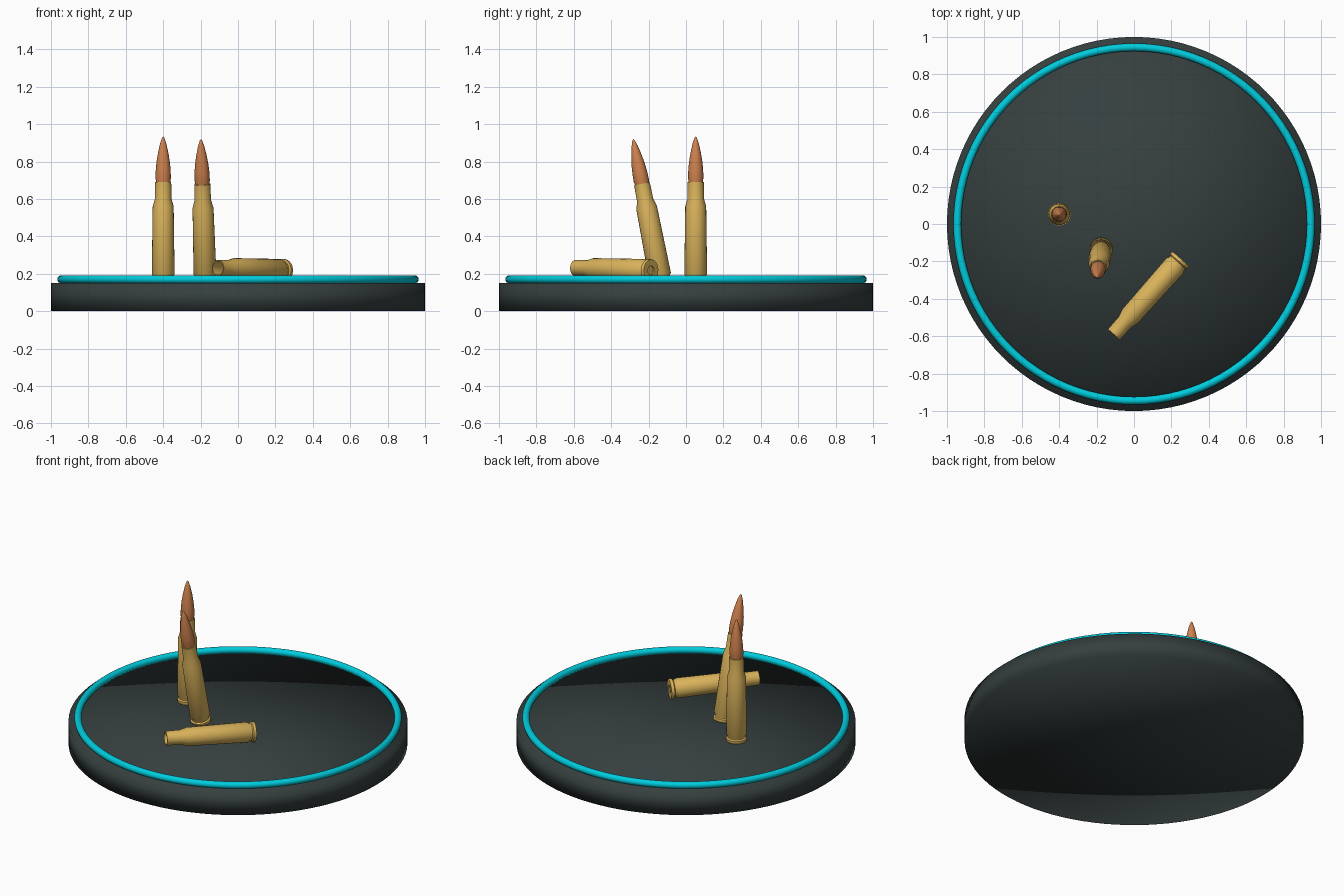
import bpy, bmesh, math
from mathutils import Vector, Matrix

if "Cube" in bpy.data.objects:
    bpy.data.objects.remove(bpy.data.objects["Cube"])


def material(name, rgb):
    m = bpy.data.materials.new(name)
    m.diffuse_color = (*rgb, 1)
    m.use_nodes = True
    m.node_tree.nodes["Principled BSDF"].inputs["Base Color"].default_value = m.diffuse_color
    return m


SLATE = material("dark slate", (0.036, 0.049, 0.049))
CYAN = material("bright cyan", (0.0, 0.6, 0.72))
BRASS = material("brass", (0.70, 0.45, 0.105))
COPPER = material("copper", (0.62, 0.22, 0.075))


def lathe(name, profile, mat, sides, base=(0, 0, 0), axis=(0, 0, 1), angle=35):
    """Spin a (radius, height) profile about an axis; radius 0 closes the end."""
    bm = bmesh.new()
    rings = []
    for r, h in profile:
        n = 1 if r == 0 else sides
        rings.append([bm.verts.new((r * math.cos(2 * math.pi * i / sides),
                                    r * math.sin(2 * math.pi * i / sides), h))
                      for i in range(n)])
    for a, b in zip(rings, rings[1:]):
        for i in range(sides):
            j = (i + 1) % sides
            quad = [a[i % len(a)], a[j % len(a)], b[j % len(b)], b[i % len(b)]]
            bm.faces.new(list(dict.fromkeys(quad)))
    bmesh.ops.recalc_face_normals(bm, faces=bm.faces)
    mesh = bpy.data.meshes.new(name)
    bm.to_mesh(mesh)
    bm.free()
    mesh.materials.append(mat)
    ob = bpy.data.objects.new(name, mesh)
    bpy.context.collection.objects.link(ob)
    turn = Vector((0, 0, 1)).rotation_difference(Vector(axis))
    ob.matrix_world = Matrix.Translation(base) @ turn.to_matrix().to_4x4()
    bpy.ops.object.select_all(action='DESELECT')
    ob.select_set(True)
    bpy.context.view_layer.objects.active = ob
    bpy.ops.object.shade_smooth_by_angle(angle=math.radians(angle))
    return ob


# Casing outside: primer pocket, rim, extractor groove, body, shoulder, neck
OUTSIDE = [(0, 0.006), (0.024, 0.006), (0.026, 0), (0.059, 0), (0.061, 0.004),
           (0.061, 0.018), (0.053, 0.024), (0.053, 0.034), (0.061, 0.046),
           (0.056, 0.41), (0.044, 0.452), (0.043, 0.54)]
# Casing inside, from the mouth down
INSIDE = [(0.037, 0.54), (0.037, 0.45), (0.048, 0.41), (0.050, 0.06), (0, 0.06)]
# Pointed tip that sits in the neck
TIP = [(0, 0.50), (0.0375, 0.50), (0.0375, 0.54), (0.041, 0.56), (0.040, 0.60),
       (0.036, 0.645), (0.028, 0.695), (0.017, 0.745), (0.006, 0.778), (0, 0.785)]

# Round stand, softly shaded over its rims
lathe("stand", [(0, 0), (1, 0), (1, 0.15), (0, 0.15)], SLATE, 96, angle=100)

# Glowing trim ring
bpy.ops.mesh.primitive_torus_add(major_segments=96, minor_segments=16,
                                 major_radius=0.945, minor_radius=0.021,
                                 location=(0, 0, 0.17))
ring = bpy.context.object
ring.name = "trim_ring"
ring.data.materials.append(CYAN)
bpy.ops.object.shade_smooth_by_angle(angle=math.radians(60))

# Two full cartridges: one upright, one leaning forward
for label, base, axis in (("upright", (-0.40, 0.052, 0.15), (0, 0, 1)),
                          ("leaning", (-0.175, -0.132, 0.15), (-0.03, -0.195, 1))):
    lathe(label + "_casing", OUTSIDE + INSIDE, BRASS, 24, base, axis)
    lathe(label + "_tip", TIP, COPPER, 24, base, axis)

# Empty casing lying on the stand, mouth toward the front left
rim, mouth = Vector((0.25, -0.187, 0.217)), Vector((-0.105, -0.588, 0.231))
lathe("spent_casing", OUTSIDE + INSIDE, BRASS, 24, rim, mouth - rim)
